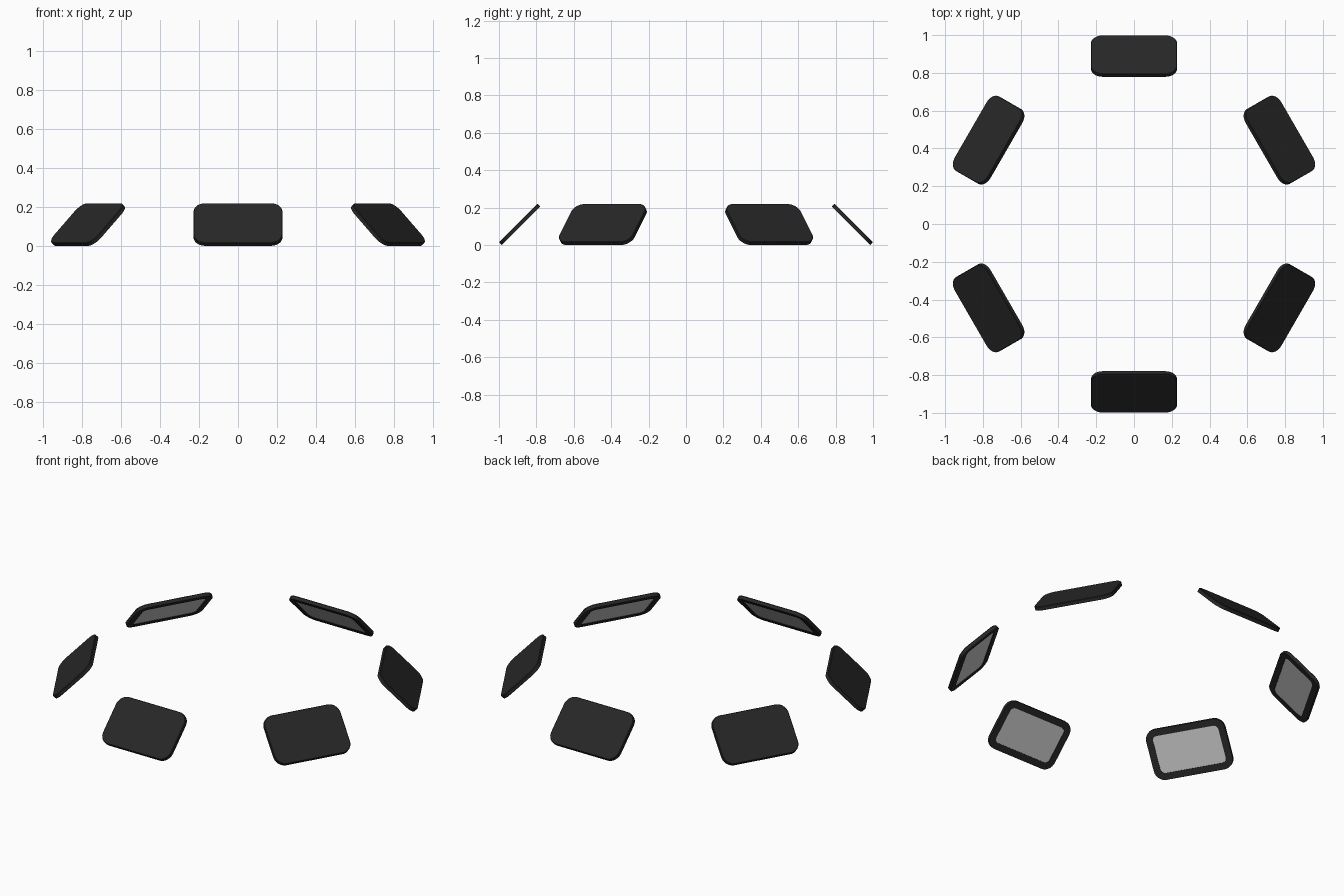
import bpy, bmesh
from math import sin, cos, pi, radians, sqrt
from mathutils import Matrix

if "Cube" in bpy.data.objects:
    bpy.data.objects.remove(bpy.data.objects["Cube"])

WIDTH, LENGTH, THICK = 0.456, 0.29, 0.022   # panel size
BORDER, RECESS, BEVEL = 0.038, 0.003, 0.003
TILT = radians(45)


def rounded_loop(bm, w, h, r, z, seg=8):
    """Ring of vertices around a rounded rectangle at height z."""
    ring = []
    for k, (sx, sy) in enumerate([(1, 1), (-1, 1), (-1, -1), (1, -1)]):
        for i in range(seg + 1):
            a = (k + i / seg) * pi / 2
            ring.append(bm.verts.new((sx * (w / 2 - r) + r * cos(a),
                                      sy * (h / 2 - r) + r * sin(a), z)))
    return ring


def make_mesh(name, loops, cap_start, material=None):
    """Skin a series of rounded loops (w, h, r, z)."""
    bm = bmesh.new()
    rings = [rounded_loop(bm, *p) for p in loops]
    for a, b in zip(rings, rings[1:]):
        n = len(a)
        for i in range(n):
            j = (i + 1) % n
            bm.faces.new((a[i], b[i], b[j], a[j]))
    if cap_start:
        bm.faces.new(rings[0])
    else:
        bm.faces.new(list(reversed(rings[-1])))
    for f in bm.faces:
        f.smooth = True
    mesh = bpy.data.meshes.new(name)
    bm.to_mesh(mesh)
    bm.free()
    mesh.set_sharp_from_angle(angle=radians(30))
    if material:
        mesh.materials.append(material)
    return mesh


black = bpy.data.materials.new("black_frame")
black.diffuse_color = (0.02, 0.02, 0.02, 1)
black.use_nodes = True
black.node_tree.nodes["Principled BSDF"].inputs["Base Color"].default_value = black.diffuse_color

# Shell: closed outer face, rim around the inner side, shallow recess for the screen
t, w, h, b = THICK / 2, WIDTH, LENGTH, BEVEL
iw, ih = w - 2 * BORDER, h - 2 * BORDER
shell = make_mesh("panel_shell", [
    (w - 2 * b, h - 2 * b, 0.057, t),
    (w, h, 0.06, t - b),
    (w, h, 0.06, -t),
    (iw, ih, 0.026, -t),
    (iw, ih, 0.026, -t + RECESS),
], True, black)

# Screen: thin plate facing inwards and down
screen = make_mesh("panel_screen", [(iw, ih, 0.026, -t + RECESS)], False)

# Six panels in a ring, leaning inwards
drop = (LENGTH + THICK) / 2 / sqrt(2)
for k in range(6):
    place = (Matrix.Rotation(k * pi / 3, 4, 'Z')
             @ Matrix.Translation((0, -(1 - drop), drop))
             @ Matrix.Rotation(TILT, 4, 'X'))
    for mesh in (shell, screen):
        ob = bpy.data.objects.new(f"{mesh.name}_{k + 1}", mesh)
        ob.matrix_world = place
        bpy.context.collection.objects.link(ob)
